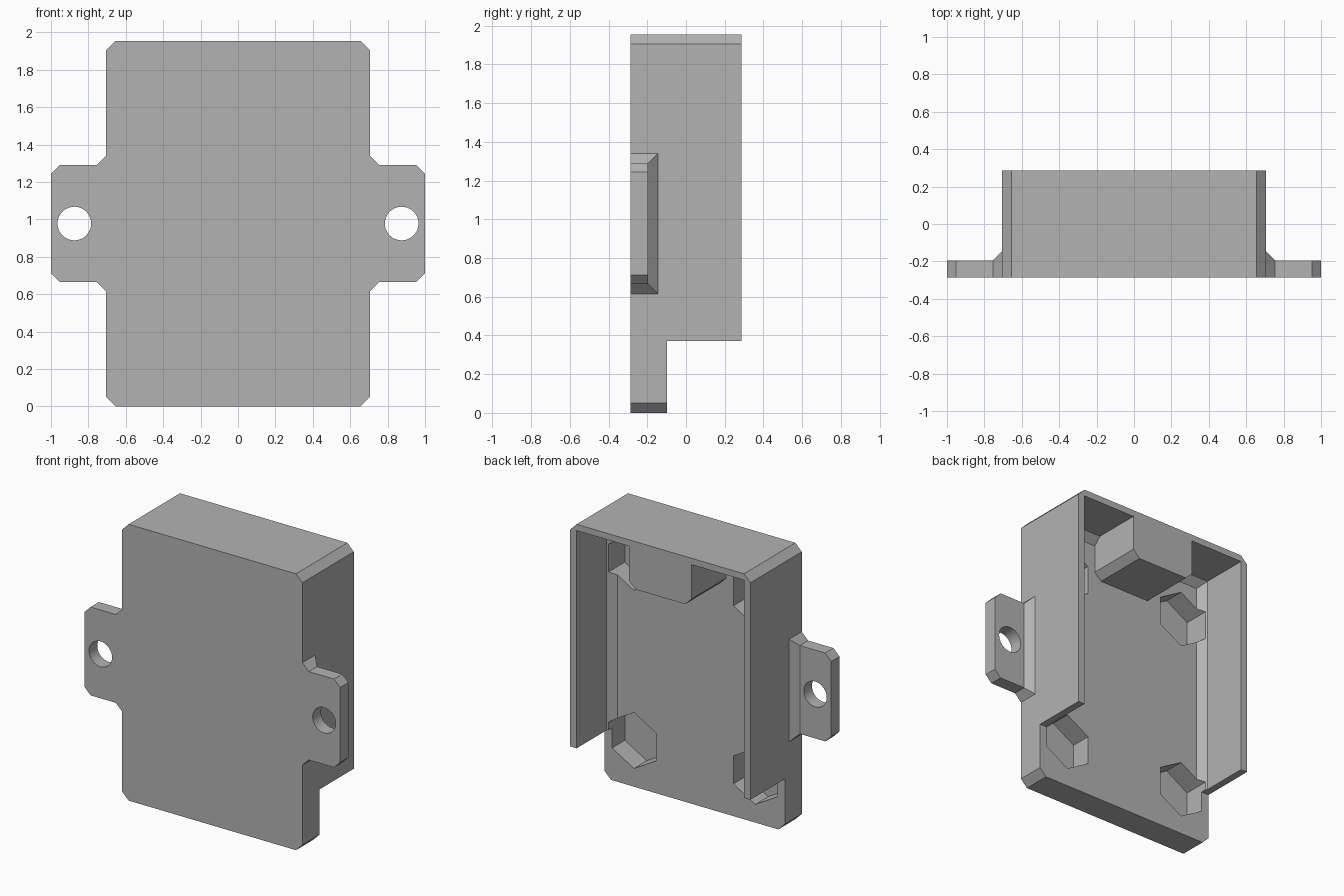
import bpy, bmesh, math

if "Cube" in bpy.data.objects:
    bpy.data.objects.remove(bpy.data.objects["Cube"], do_unlink=True)

grey = bpy.data.materials.new("plain_grey")
grey.use_nodes = True
colour = (0.45, 0.45, 0.45, 1)
grey.diffuse_color = colour
grey.node_tree.nodes["Principled BSDF"].inputs["Base Color"].default_value = colour


def loft(name, sections):
    """Closed solid through rings with equal point counts."""
    bm = bmesh.new()
    rings = [[bm.verts.new(p) for p in ring] for ring in sections]
    n = len(rings[0])
    for a, b in zip(rings, rings[1:]):
        for i in range(n):
            j = (i + 1) % n
            bm.faces.new((a[i], a[j], b[j], b[i]))
    bm.faces.new(rings[0])
    bm.faces.new(rings[-1])
    bmesh.ops.recalc_face_normals(bm, faces=bm.faces)
    mesh = bpy.data.meshes.new(name)
    bm.to_mesh(mesh)
    bm.free()
    mesh.materials.append(grey)
    obj = bpy.data.objects.new(name, mesh)
    bpy.context.collection.objects.link(obj)
    return obj


def prism(name, outline, y0, y1):
    return loft(name, [[(x, y, z) for x, z in outline] for y in (y0, y1)])


def rect(x, z0, z1):
    return [(-x, z0), (x, z0), (x, z1), (-x, z1)]


def ngon(cx, cz, r, n):
    turn = [math.pi / 2 + math.tau * i / n for i in range(n)]
    return [(cx + r * math.cos(a), cz + r * math.sin(a)) for a in turn]


def combine(target, other, operation):
    mod = target.modifiers.new("join", 'BOOLEAN')
    mod.operation, mod.solver, mod.object = operation, 'EXACT', other
    bpy.context.view_layer.objects.active = target
    bpy.ops.object.modifier_apply(modifier=mod.name)
    bpy.data.objects.remove(other, do_unlink=True)


FRONT, BACK, FLOOR, TOP = -0.287, 0.287, -0.097, 1.955
W, C = 0.705, 0.05        # half width and chamfer size
IN, ROOF = 0.655, 1.91    # inner faces of side and top walls

# Case body with clipped corners
half = [(W - C, 0), (W, C), (W, TOP - C), (W - C, TOP)]
body = prism("case_body", half + [(-x, z) for x, z in reversed(half)], FRONT, BACK)

# Mounting ears with flared roots and a screw hole
for s in (-1, 1):
    rings = []
    for x, back, z0, z1 in ((0.68, -0.145, 0.615, 1.34), (W, -0.145, 0.615, 1.34),
                            (W + C, -0.195, 0.665, 1.29), (0.953, -0.195, 0.665, 1.29),
                            (1.0, -0.195, 0.712, 1.243)):
        rings.append([(s * x, FRONT, z0), (s * x, back, z0),
                      (s * x, back, z1), (s * x, FRONT, z1)])
    combine(body, loft("ear", rings), 'UNION')
    combine(body, prism("screw_hole", ngon(s * 0.875, 0.978, 0.09, 32), -0.5, 0), 'DIFFERENCE')

# Interior cavity, chamfered along the floor, leaving a block under the roof
cavity = loft("cavity", [[(x, y, z) for x, z in rect(hw, -0.2, z1)]
                         for y, hw, z1 in ((FLOOR, IN - C, ROOF - C),
                                           (FLOOR + C, IN, ROOF), (0.5, IN, ROOF))])
bx, bz = 0.245, 1.617
block = prism("roof_block", [(-bx, 2.1), (-bx, bz + C), (C - bx, bz),
                             (bx - C, bz), (bx, bz + C), (bx, 2.1)], -0.2, 0.6)
combine(cavity, block, 'DIFFERENCE')
combine(body, cavity, 'DIFFERENCE')

# Side walls stop short of the lower edge
combine(body, prism("lower_notch", rect(1.2, -0.3, 0.37), FLOOR, 0.7), 'DIFFERENCE')

# Hexagonal nut pockets in the floor
for x in (-0.475, 0.475):
    for z in (0.327, 1.587):
        combine(body, prism("nut_pocket", ngon(x, z, 0.198, 6), -0.24, 0.05), 'DIFFERENCE')

# Keep the round holes smooth and everything else crisp
bpy.ops.object.select_all(action='DESELECT')
body.select_set(True)
bpy.context.view_layer.objects.active = body
bpy.ops.object.shade_smooth_by_angle(angle=math.radians(25))
